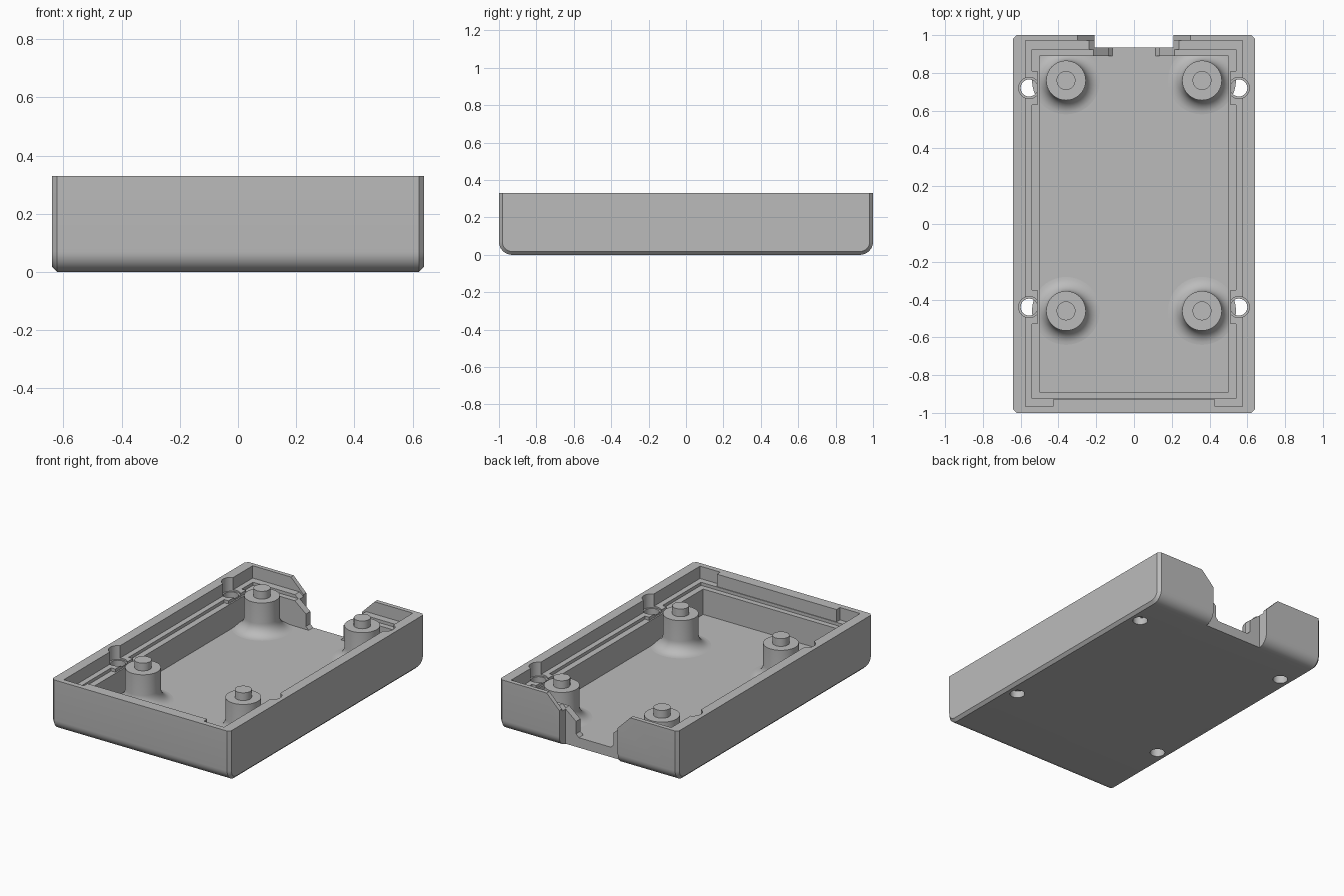
import bpy, bmesh, math
from mathutils import Matrix

cube = bpy.data.objects.get("Cube")
if cube:
    bpy.data.objects.remove(cube, do_unlink=True)

grey = bpy.data.materials.new("plain grey")
grey.use_nodes = True
COLOUR = (0.5, 0.5, 0.5, 1)
grey.diffuse_color = COLOUR
grey.node_tree.nodes["Principled BSDF"].inputs["Base Color"].default_value = COLOUR

H, FLOOR, LEDGE, LIP, ABOVE = 0.33, 0.065, 0.25, 0.23, 0.5
SCREWS = [(s * 0.555, y) for s in (-1, 1) for y in (0.72, -0.44)]
POSTS = {"back": 0.76, "front": -0.46}


def finish(name, bm):
    bmesh.ops.recalc_face_normals(bm, faces=bm.faces)
    mesh = bpy.data.meshes.new(name)
    bm.to_mesh(mesh)
    bm.free()
    mesh.materials.append(grey)
    ob = bpy.data.objects.new(name, mesh)
    bpy.context.collection.objects.link(ob)
    return ob


def loft(name, rings):
    """Skin matching closed rings and cap both ends."""
    bm = bmesh.new()
    loops = [[bm.verts.new(p) for p in ring] for ring in rings]
    n = len(loops[0])
    for a, b in zip(loops, loops[1:]):
        for i in range(n):
            j = (i + 1) % n
            bm.faces.new((a[i], a[j], b[j], b[i]))
    bm.faces.new(loops[0])
    bm.faces.new(loops[-1])
    return finish(name, bm)


def prism_z(name, pts, z0, z1):
    return loft(name, [[(x, y, z) for x, y in pts] for z in (z0, z1)])


def prism_y(name, pts, y0, y1):
    return loft(name, [[(x, y, z) for x, z in pts] for y in (y0, y1)])


def rect(x0, x1, y0, y1):
    return [(x0, y0), (x1, y0), (x1, y1), (x0, y1)]


def circle(cx, cy, r, n=32):
    return [(cx + r * math.cos(2 * math.pi * i / n),
             cy + r * math.sin(2 * math.pi * i / n)) for i in range(n)]


def mirrored(half):
    return half + [(-x, v) for x, v in reversed(half)]


def select_only(ob):
    bpy.ops.object.select_all(action='DESELECT')
    ob.select_set(True)
    bpy.context.view_layer.objects.active = ob


def smooth(ob):
    select_only(ob)
    bpy.ops.object.shade_smooth_by_angle(angle=math.radians(30))


def side_ring(x, inset):
    """Side outline: flat top, rounded lower front and back."""
    r, pts = 0.07 - inset, [(x, 1 - inset, H)]
    for sign in (1, -1):
        for i in range(9):
            a = math.pi / 2 * (i if sign > 0 else 8 - i) / 8
            pts.append((x, sign * (0.93 + r * math.cos(a)), 0.07 - r * math.sin(a)))
    return pts + [(x, inset - 1, H)]


# Tray body with chamfered ends
tray = loft("tray", [side_ring(x, d) for x, d in
                     ((-0.64, 0.018), (-0.622, 0), (0.622, 0), (0.64, 0.018))])

# Upper recess, wider in the two front corners
recess = mirrored([(0.43, -0.93), (0.43, -0.965), (0.575, -0.965), (0.575, 0.972)])

# Stepped lip that runs around the screw bosses
lip = [(0.54, -0.925)]
for y in (-0.44, 0.72):
    lip += [(0.54, y - 0.09), (0.51, y - 0.09), (0.51, y + 0.09), (0.54, y + 0.09)]
lip = mirrored(lip + [(0.54, 0.925)])

cutters = [
    prism_z("recess_cutter", recess, LEDGE, ABOVE),
    prism_z("lip_cutter", lip, LIP, ABOVE),
    prism_z("cavity_cutter", rect(-0.5, 0.5, -0.89, 0.89), FLOOR, ABOVE),
]

# Cable opening in the back wall: outer slot and sloped inner slot
outer = mirrored([(0.21, -0.1), (0.21, 0.24), (0.3, H), (0.3, ABOVE)])
inner = mirrored([(0.115, FLOOR), (0.135, 0.085), (0.135, 0.165), (0.27, 0.275), (0.27, ABOVE)])
cutters += [prism_y("outer_slot_cutter", outer, 0.935, 1.1),
            prism_y("inner_slot_cutter", inner, 0.87, 0.972)]

# Screw holes with head clearance cut into the rim
for x, y in SCREWS:
    cutters += [prism_z("screw_hole_cutter", circle(x, y, 0.045), -0.1, ABOVE),
                prism_z("screw_head_cutter", circle(x, y, 0.056), LIP + 0.01, ABOVE)]

for cutter in cutters:
    cutter.hide_render = True
    select_only(tray)
    mod = tray.modifiers.new("cut", 'BOOLEAN')
    mod.operation, mod.solver, mod.object = 'DIFFERENCE', 'EXACT', cutter
    bpy.ops.object.modifier_apply(modifier=mod.name)
for cutter in cutters:
    bpy.data.objects.remove(cutter, do_unlink=True)
smooth(tray)

# Support posts: flared foot, shoulder and locating pin
R, FLARE = 0.105, 0.075
profile = [(R + FLARE, FLOOR - 0.02)]
for i in range(9):
    a = math.pi / 2 * i / 8
    profile.append((R + FLARE * (1 - math.sin(a)), FLOOR + FLARE * (1 - math.cos(a))))
profile += [(R, 0.275), (0.05, 0.275), (0.05, 0.325)]
for side, s in (("left", 1), ("right", -1)):
    for end, y in POSTS.items():
        rings = [[(px, py, z) for px, py in circle(s * 0.36, y, r, 40)] for r, z in profile]
        smooth(loft(f"{end}_{side}_post", rings))
